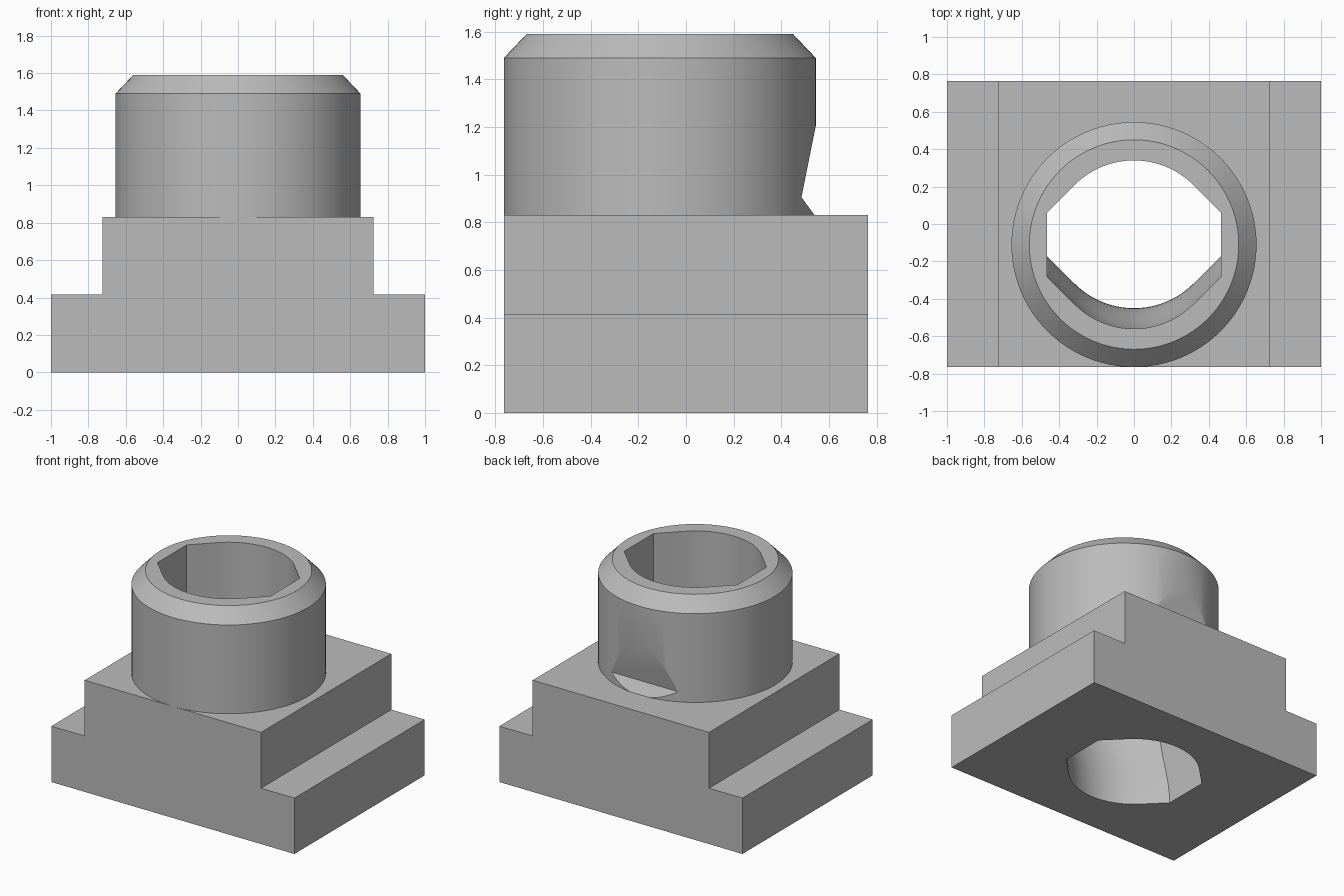
import bpy, bmesh
from math import sin, cos, pi, radians
from mathutils import Vector

old = bpy.data.objects.get("Cube")
if old:
    bpy.data.objects.remove(old, do_unlink=True)

grey = bpy.data.materials.new("plain grey")
grey.use_nodes = True
colour = (0.5, 0.5, 0.5, 1)
grey.diffuse_color = colour
grey.node_tree.nodes["Principled BSDF"].inputs["Base Color"].default_value = colour

BASE_TOP, TOP, BOSS_Y = 0.83, 1.59, -0.11


def loft(name, rings):
    """Solid skinned through rings of equal point count, capped at both ends."""
    bm = bmesh.new()
    loops = [[bm.verts.new(p) for p in ring] for ring in rings]
    for a, b in zip(loops, loops[1:]):
        for i in range(len(a)):
            j = (i + 1) % len(a)
            bm.faces.new((a[i], a[j], b[j], b[i]))
    bm.faces.new(loops[0])
    bm.faces.new(loops[-1])
    bmesh.ops.recalc_face_normals(bm, faces=bm.faces)
    mesh = bpy.data.meshes.new(name)
    bm.to_mesh(mesh)
    bm.free()
    ob = bpy.data.objects.new(name, mesh)
    bpy.context.collection.objects.link(ob)
    mesh.materials.append(grey)
    return ob


def cut(target, cutter):
    mod = target.modifiers.new("cut", "BOOLEAN")
    mod.operation, mod.solver, mod.object = "DIFFERENCE", "EXACT", cutter
    bpy.ops.object.select_all(action="DESELECT")
    target.select_set(True)
    bpy.context.view_layer.objects.active = target
    bpy.ops.object.modifier_apply(modifier=mod.name)


def circle(r, z, n=96):
    return [(r * cos(2 * pi * i / n), BOSS_Y + r * sin(2 * pi * i / n), z) for i in range(n)]


# Stepped base block, a T profile drawn along y
half = [(1, 0), (1, 0.415), (0.725, 0.415), (0.725, BASE_TOP)]
profile = half + [(-x, z) for x, z in reversed(half)]
base = loft("stepped_base", [[(x, y, z) for x, z in profile] for y in (-0.765, 0.765)])

# Round boss with a chamfered top
boss = loft("round_boss", [circle(0.655, BASE_TOP), circle(0.655, 1.49), circle(0.56, TOP)])

# Bore outline: front and back arcs, 45 degree tangents and flat sides
R, FLAT = 0.45, 0.465
corner = R * 2 ** 0.5 - FLAT
arc = [(R * cos(radians(a)), R * sin(radians(a))) for a in range(45, 136, 3)]
back = [(FLAT, corner)] + arc + [(-FLAT, corner)]
outline = back + [(-x, -y) for x, y in back]


# Bore drifts forward from the base centre to the boss centre
def bore_ring(z):
    t = min(max(z / 0.65, 0), 1)
    shift = BOSS_Y * t * t * (3 - 2 * t)
    return [(x, y + shift, z) for x, y in outline]


levels = [-0.1] + [0.65 * i / 12 for i in range(13)] + [TOP + 0.1]
bore = loft("bore_cutter", [bore_ring(z) for z in levels])

# Wedge dent low on the back of the boss
wedge = [(0.485, 0.905), (0.6, 1.48), (0.6, 0.748)]
dent = loft("dent_cutter", [[(x, y, z) for y, z in wedge] for x in (-0.6, 0.6)])

cut(base, bore)
cut(boss, bore)
cut(boss, dent)
for helper in (bore, dent):
    bpy.data.objects.remove(helper, do_unlink=True)

# Smooth the round walls, keep the edges crisp
bpy.ops.object.select_all(action="DESELECT")
for ob in (base, boss):
    ob.select_set(True)
bpy.context.view_layer.objects.active = boss
bpy.ops.object.shade_smooth_by_angle(angle=radians(20))
